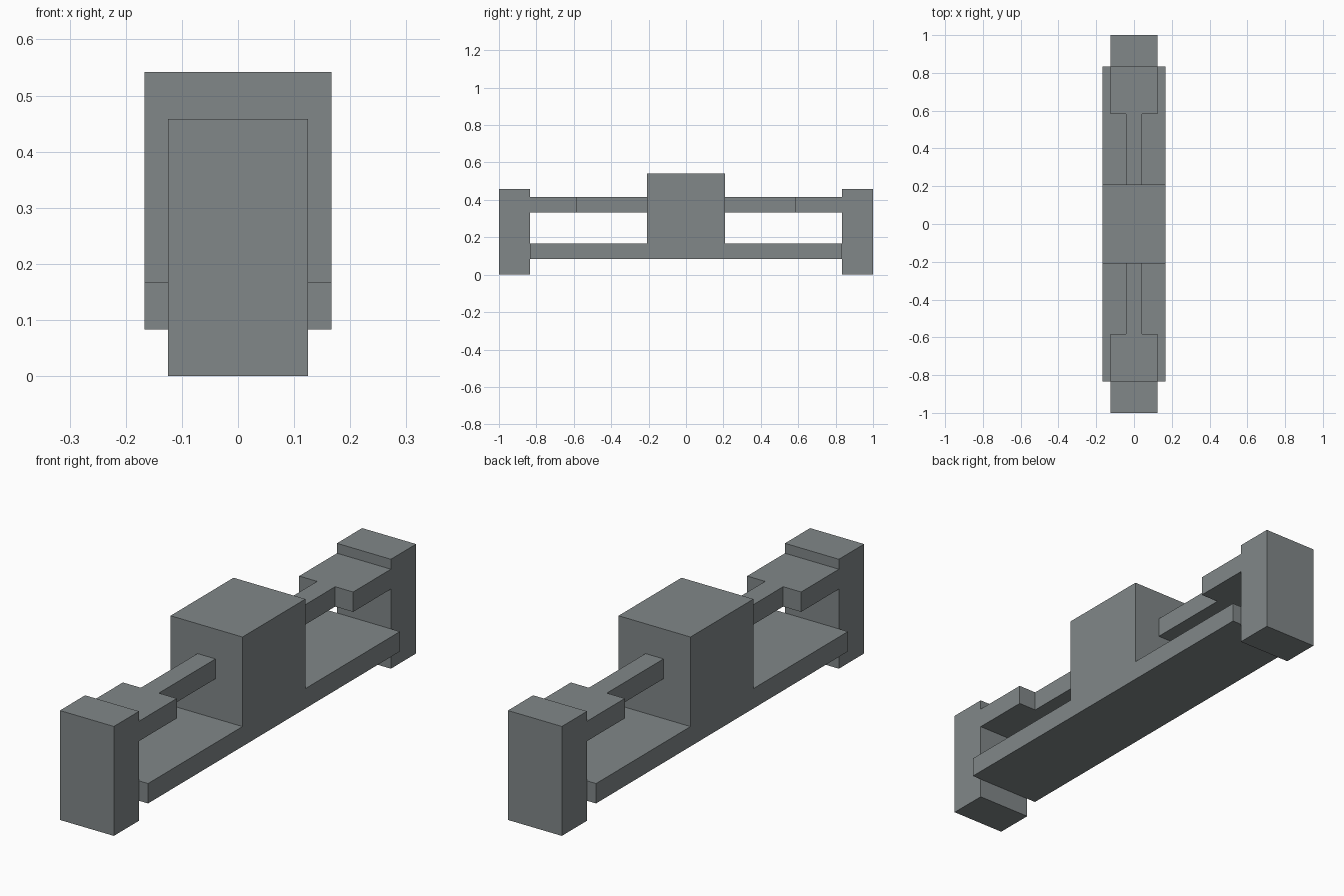
import bpy, bmesh
from mathutils import Vector

if "Cube" in bpy.data.objects:
    bpy.data.objects.remove(bpy.data.objects["Cube"])

U = 1 / 24  # modelling grid step

grey = bpy.data.materials.new("slate grey")
grey.diffuse_color = (0.22, 0.245, 0.25, 1)
grey.use_nodes = True
grey.node_tree.nodes["Principled BSDF"].inputs["Base Color"].default_value = grey.diffuse_color


def extrude_outline(name, points, direction):
    """Extrude a closed outline, given in grid steps, into a solid."""
    bm = bmesh.new()
    face = bm.faces.new([bm.verts.new(Vector(p) * U) for p in points])
    result = bmesh.ops.extrude_face_region(bm, geom=[face])
    moved = [v for v in result["geom"] if isinstance(v, bmesh.types.BMVert)]
    bmesh.ops.translate(bm, verts=moved, vec=Vector(direction) * U)
    bmesh.ops.recalc_face_normals(bm, faces=bm.faces)
    mesh = bpy.data.meshes.new(name)
    bm.to_mesh(mesh)
    bm.free()
    mesh.materials.append(grey)
    obj = bpy.data.objects.new(name, mesh)
    bpy.context.collection.objects.link(obj)
    return obj


# Base plate and central block, one stepped side profile
side = [(20, 2), (20, 4), (5, 4), (5, 13)]
profile = side + [(-y, z) for y, z in reversed(side)]
extrude_outline("base_and_centre_block", [(-4, y, z) for y, z in profile], (8, 0, 0))

for label, s in (("front", -1), ("back", 1)):
    # Upright end block
    block = [(-3, 20), (3, 20), (3, 24), (-3, 24)]
    extrude_outline(label + "_end_block", [(x, s * y, 0) for x, y in block], (0, 0, 11))

    # T-shaped upper bar: narrow neck widening towards the end block
    half = [(1, 5), (1, 14), (3, 14), (3, 20)]
    bar = half + [(-x, y) for x, y in reversed(half)]
    extrude_outline(label + "_upper_bar", [(x, s * y, 8) for x, y in bar], (0, 0, 2))
